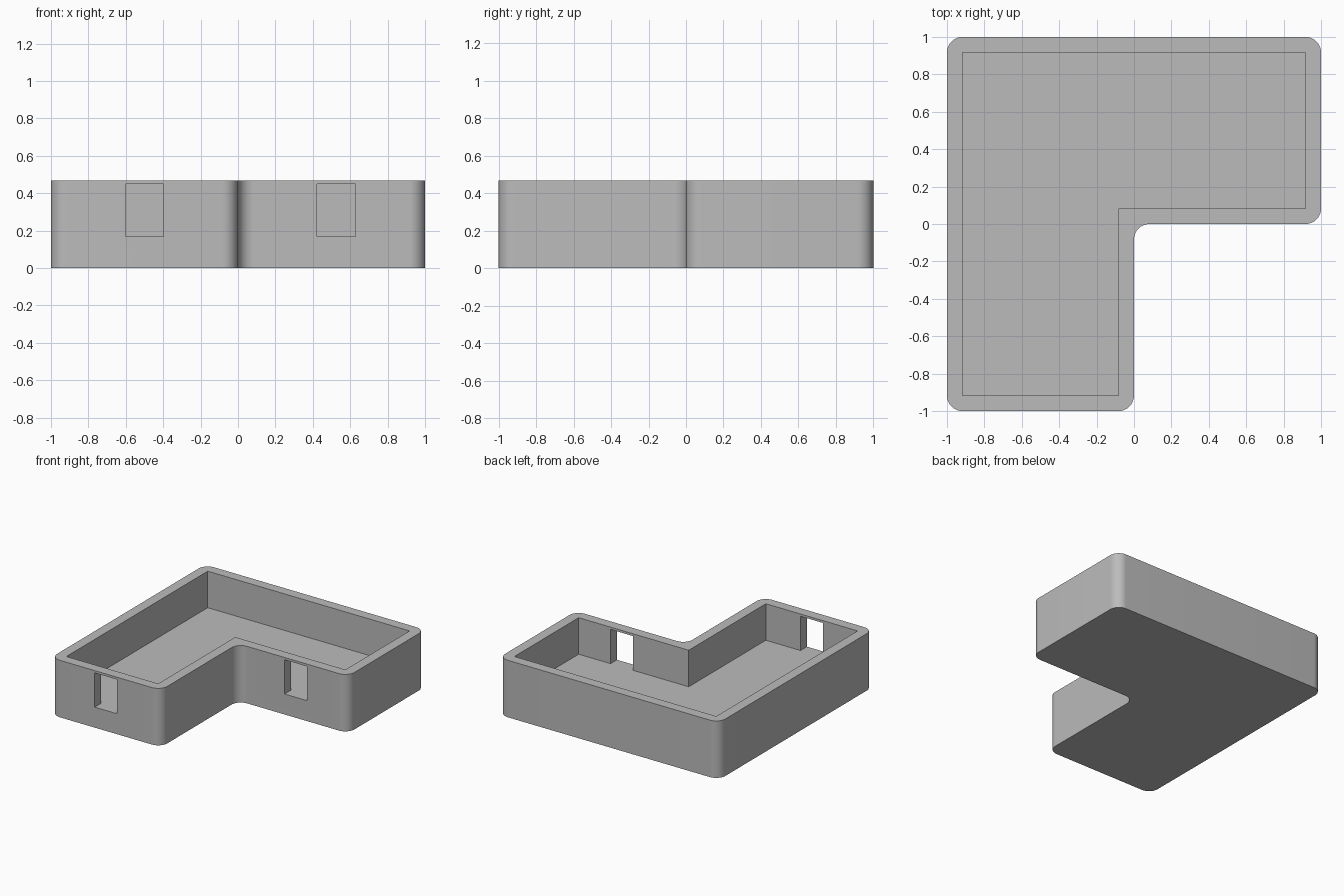
import bpy
import bmesh
import math
from mathutils import Vector

HEIGHT, FLOOR, WALL = 0.468, 0.168, 0.083

if "Cube" in bpy.data.objects:
    bpy.data.objects.remove(bpy.data.objects["Cube"], do_unlink=True)

grey = bpy.data.materials.new("plain grey")
grey.use_nodes = True
colour = (0.5, 0.5, 0.5, 1)
grey.diffuse_color = colour
grey.node_tree.nodes["Principled BSDF"].inputs["Base Color"].default_value = colour


def l_outline(inset):
    """Corners of the L plan, counter-clockwise, moved inwards by inset."""
    o, n = 1 - inset, -inset
    return [Vector(p) for p in ((-o, -o), (n, -o), (n, -n), (o, -n), (o, o), (-o, o))]


def rounded(corners, radius, steps=14):
    """Replace every right-angled corner by an arc, convex or concave."""
    points = []
    for i, corner in enumerate(corners):
        back = (corners[i - 1] - corner).normalized()
        ahead = (corners[(i + 1) % len(corners)] - corner).normalized()
        centre = corner + (back + ahead) * radius
        for s in range(steps + 1):
            a = math.pi / 2 * s / steps
            points.append(centre - (ahead * math.cos(a) + back * math.sin(a)) * radius)
    return points


def prism(name, outline, bottom, top):
    """Extrude a flat outline between two heights."""
    bm = bmesh.new()
    base = bm.faces.new([bm.verts.new((p.x, p.y, bottom)) for p in outline])
    ext = bmesh.ops.extrude_face_region(bm, geom=[base])["geom"]
    verts = [v for v in ext if isinstance(v, bmesh.types.BMVert)]
    bmesh.ops.translate(bm, verts=verts, vec=(0, 0, top - bottom))
    bmesh.ops.recalc_face_normals(bm, faces=bm.faces)
    mesh = bpy.data.meshes.new(name)
    bm.to_mesh(mesh)
    bm.free()
    mesh.materials.append(grey)
    obj = bpy.data.objects.new(name, mesh)
    bpy.context.collection.objects.link(obj)
    return obj


def rectangle(x0, x1, y0, y1):
    return [Vector(p) for p in ((x0, y0), (x1, y0), (x1, y1), (x0, y1))]


# L-shaped shell with rounded outer corners
shell = prism("walled_base", rounded(l_outline(0), WALL), 0, HEIGHT)

# Square-cornered room and the two doorways through the front walls
cutters = [prism("room_cutter", l_outline(WALL), FLOOR, HEIGHT + 0.2)]
for name, x, front in (("left_doorway", 0.525, 0), ("right_doorway", -0.5, -1)):
    plan = rectangle(x - 0.102, x + 0.102, front - 0.1, front + WALL + 0.06)
    cutters.append(prism(name + "_cutter", plan, FLOOR, 0.449))

bpy.context.view_layer.objects.active = shell
for obj in bpy.context.selected_objects:
    obj.select_set(False)
shell.select_set(True)
for cutter in cutters:
    mod = shell.modifiers.new(cutter.name, "BOOLEAN")
    mod.operation, mod.solver, mod.object = "DIFFERENCE", "EXACT", cutter
    bpy.ops.object.modifier_apply(modifier=mod.name)
    bpy.data.objects.remove(cutter, do_unlink=True)

# Smooth corners, sharp rims
bpy.ops.object.shade_smooth_by_angle(angle=math.radians(30))
